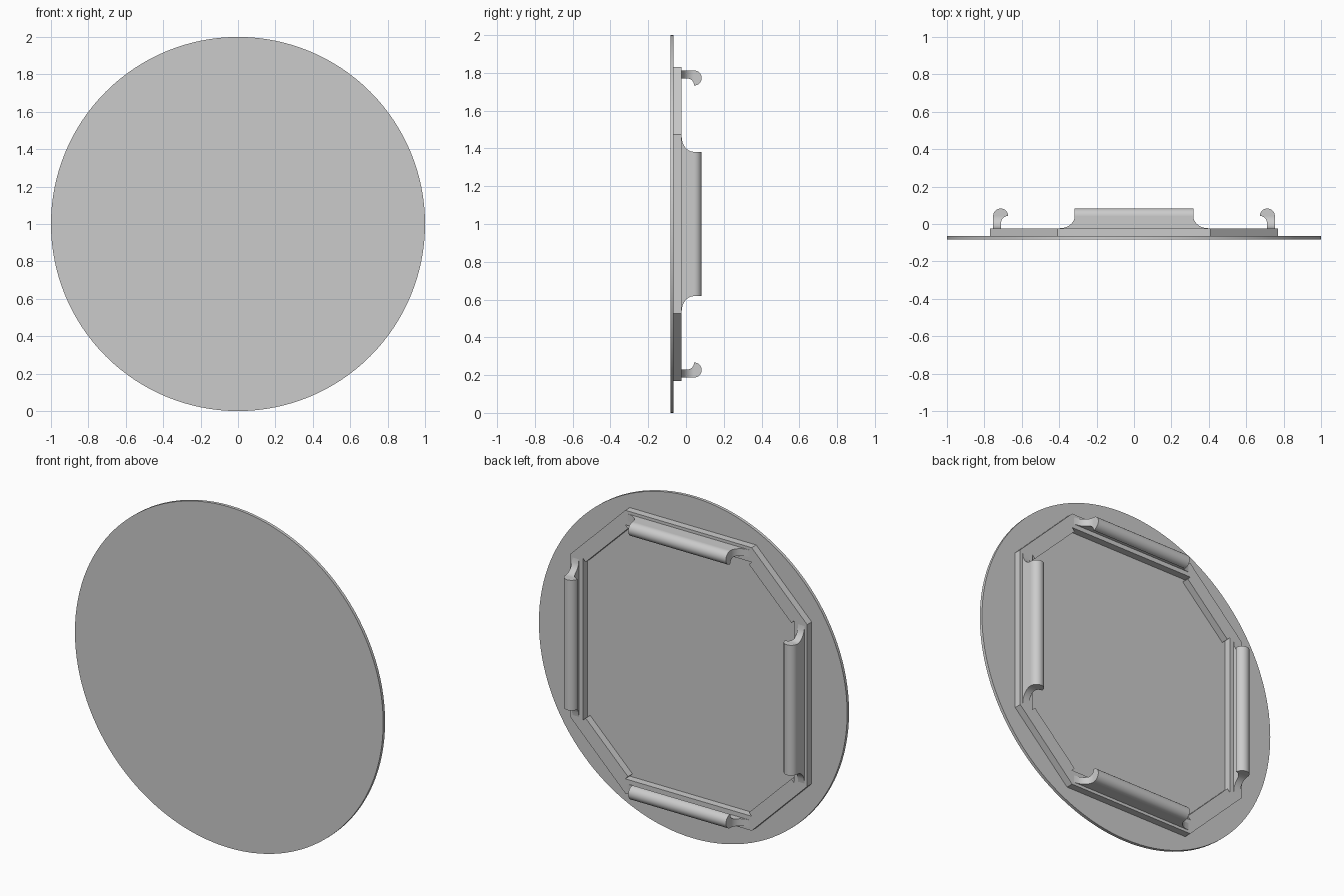
import bpy, bmesh, math
from mathutils import Vector

cube = bpy.data.objects.get("Cube")
if cube:
    bpy.data.objects.remove(cube, do_unlink=True)

grey = bpy.data.materials.new("plain_grey")
grey.use_nodes = True
color = (0.6, 0.6, 0.6, 1)
grey.diffuse_color = color
grey.node_tree.nodes["Principled BSDF"].inputs["Base Color"].default_value = color

FRONT, PLATE_BACK, RING_BACK = -0.083, -0.065, -0.023
HALF_W, HALF_H = 0.77, 0.83      # octagon half sizes
EDGE_W, EDGE_H = 0.41, 0.475     # half lengths of its straight sides
BAR = 0.085                      # ring width
NOTCH = 0.0175                   # step at the inner corners


def finish(bm, name):
    bmesh.ops.recalc_face_normals(bm, faces=bm.faces)
    mesh = bpy.data.meshes.new(name)
    bm.to_mesh(mesh)
    bm.free()
    obj = bpy.data.objects.new(name, mesh)
    bpy.context.collection.objects.link(obj)
    mesh.materials.append(grey)
    return obj


def extrude_outlines(name, outlines, y0, y1):
    """Fill nested outlines in the xz plane and give them depth in y."""
    bm = bmesh.new()
    for pts in outlines:
        vs = [bm.verts.new((x, y0, z + 1)) for x, z in pts]
        for a, b in zip(vs, vs[1:] + vs[:1]):
            bm.edges.new((a, b))
    bmesh.ops.triangle_fill(bm, edges=bm.edges[:], use_beauty=True, normal=(0, -1, 0))
    out = bmesh.ops.extrude_face_region(bm, geom=bm.faces[:], use_keep_orig=True)
    moved = [v for v in out["geom"] if isinstance(v, bmesh.types.BMVert)]
    bmesh.ops.translate(bm, verts=moved, vec=(0, y1 - y0, 0))
    return finish(bm, name)


def four_corners(pts):
    """Repeat a corner's points in all four quadrants, in order around."""
    loop = []
    for sx, sz in ((1, 1), (-1, 1), (-1, -1), (1, -1)):
        part = [(sx * x, sz * z) for x, z in pts]
        loop += part if sx * sz > 0 else part[::-1]
    return loop


def hook_rail(name, angle, dist, half):
    """Rail with a hooked lip facing the centre and flared ends."""
    n = Vector((math.cos(angle), 0, math.sin(angle)))
    t = Vector((-math.sin(angle), 0, math.cos(angle)))
    r, stem, y_head = 0.04, 0.042, 0.043
    fillet = 2 * r - stem
    y_fil = y_head - fillet
    steps = 8
    # paired outer and inner points up the stem and round the inner fillet
    levels = [(RING_BACK + (y_fil - RING_BACK) * i / steps, stem) for i in range(steps)]
    for i in range(steps + 1):
        a = math.pi / 2 * i / steps
        levels.append((y_fil + fillet * math.sin(a), 2 * r - fillet * math.cos(a)))
    head = [(r - r * math.cos(math.pi * i / 16), y_head + r * math.sin(math.pi * i / 16))
            for i in range(1, 16)]

    def flare(y):
        k = min(1, max(0, (y_head - y) / (y_head - RING_BACK)))
        return 0.08 * (1 - math.sqrt(1 - k * k))

    bm = bmesh.new()
    loops = []
    for s in (-1, 1):
        def vert(u, y):
            p = n * (dist - 0.017 - u) + t * s * (half - 0.093 + flare(y))
            return bm.verts.new((p.x, y, p.z + 1))
        outer = [vert(0, y) for y, u in levels]
        inner = [vert(u, y) for y, u in levels]
        top = [vert(u, y) for u, y in head]
        for i in range(len(levels) - 1):
            bm.faces.new((outer[i], outer[i + 1], inner[i + 1], inner[i]))
        bm.faces.new([outer[-1]] + top + [inner[-1]])
        loops.append(outer + top + inner[::-1])
    a, b = loops
    for i in range(len(a)):
        j = (i + 1) % len(a)
        bm.faces.new((a[i], a[j], b[j], b[i]))
    return finish(bm, name)


# Round face plate
N = 128
circle = [(math.cos(2 * math.pi * i / N), math.sin(2 * math.pi * i / N)) for i in range(N)]
parts = [extrude_outlines("face_plate", [circle], FRONT, PLATE_BACK)]

# Eight-sided ring with stepped inner corners
outer = four_corners([(HALF_W, EDGE_H), (EDGE_W, HALF_H)])
ix, iz = HALF_W - BAR, HALF_H - BAR
inner = four_corners([(ix, EDGE_H), (ix - NOTCH, EDGE_H - NOTCH),
                      (EDGE_W - NOTCH, iz - NOTCH), (EDGE_W, iz)])
parts.append(extrude_outlines("mounting_ring", [outer, inner], PLATE_BACK, RING_BACK))

# Hooked rails on the four straight sides
for i, side in enumerate(("left", "top", "right", "bottom")):
    dist, half = ((HALF_W, EDGE_H), (HALF_H, EDGE_W))[i % 2]
    parts.append(hook_rail(side + "_hook_rail", i * math.pi / 2, dist, half))

bpy.ops.object.select_all(action='DESELECT')
for obj in parts:
    obj.select_set(True)
bpy.context.view_layer.objects.active = parts[0]
bpy.ops.object.shade_smooth_by_angle(angle=math.radians(30))
